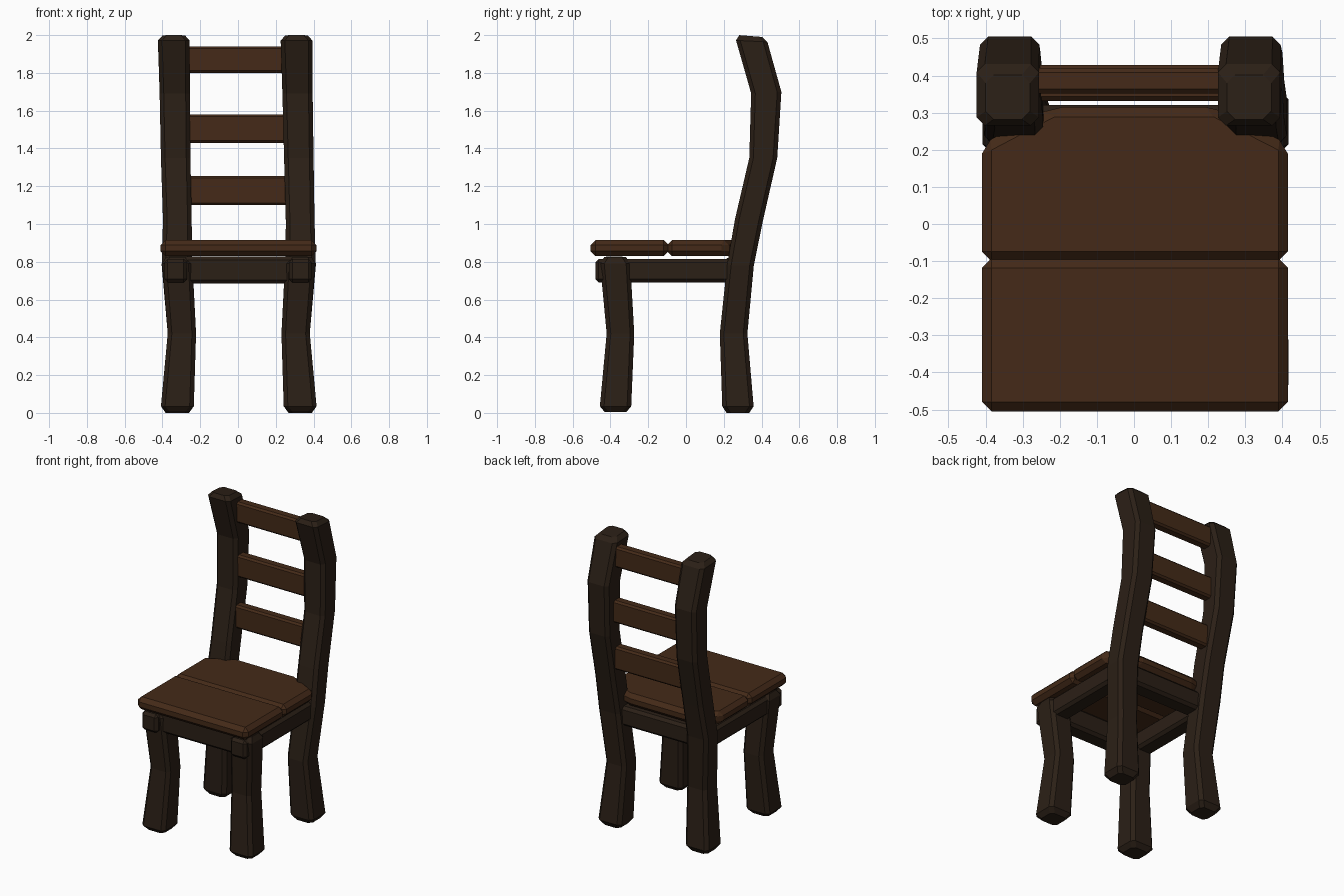
import bpy, bmesh

if "Cube" in bpy.data.objects:
    bpy.data.objects.remove(bpy.data.objects["Cube"])

def material(name, color):
    m = bpy.data.materials.new(name)
    m.diffuse_color = color
    m.use_nodes = True
    m.node_tree.nodes["Principled BSDF"].inputs["Base Color"].default_value = m.diffuse_color
    return m

DARK = material("dark_wood", (0.024, 0.014, 0.008, 1))
BROWN = material("brown_wood", (0.058, 0.023, 0.009, 1))

def finish(name, bm, mat):
    bmesh.ops.recalc_face_normals(bm, faces=bm.faces)
    me = bpy.data.meshes.new(name)
    bm.to_mesh(me)
    bm.free()
    me.materials.append(mat)
    ob = bpy.data.objects.new(name, me)
    bpy.context.collection.objects.link(ob)
    return ob

def slab(name, outline, z0, z1, mat, bevel):
    """Extruded outline with chamfered edges."""
    bm = bmesh.new()
    face = bm.faces.new([bm.verts.new((x, y, z0)) for x, y in outline])
    ext = bmesh.ops.extrude_face_region(bm, geom=[face])
    verts = [v for v in ext["geom"] if isinstance(v, bmesh.types.BMVert)]
    bmesh.ops.translate(bm, verts=verts, vec=(0, 0, z1 - z0))
    bmesh.ops.recalc_face_normals(bm, faces=bm.faces)
    bmesh.ops.bevel(bm, geom=bm.edges[:], offset=bevel, segments=1,
                    affect='EDGES', profile=0.5)
    return finish(name, bm, mat)

def beam(name, x0, x1, y0, y1, z0, z1, mat, bevel):
    return slab(name, [(x0, y0), (x1, y0), (x1, y1), (x0, y1)], z0, z1, mat, bevel)

def post(name, rings, mat, c=0.022):
    """Chamfered square section swept through (x, y, z, half_x, half_y, tilt)."""
    bm = bmesh.new()
    loops = []
    for x, y, z, a, b, tilt in rings:
        pts = [(a, c - b), (a, b - c), (a - c, b), (c - a, b),
               (-a, b - c), (-a, c - b), (c - a, -b), (a - c, -b)]
        loops.append([bm.verts.new((x + u, y + v, z + tilt * v)) for u, v in pts])
    for lo, hi in zip(loops, loops[1:]):
        for i in range(8):
            j = (i + 1) % 8
            bm.faces.new((lo[i], lo[j], hi[j], hi[i]))
    bm.faces.new(loops[0])
    bm.faces.new(loops[-1])
    return finish(name, bm, mat)

for s, side in ((-1, "left"), (1, "right")):
    d = 0.004  # hand-made asymmetry
    # front legs
    post("front_leg_" + side, [
        (s * 0.325 + d, -0.373, 0.005, 0.062, 0.058, 0),
        (s * 0.325 + d, -0.373, 0.035, 0.087, 0.083, 0),
        (s * 0.301 + d, -0.347, 0.42, 0.075, 0.073, 0),
        (s * 0.325 + d, -0.375, 0.79, 0.080, 0.080, 0),
        (s * 0.325 + d, -0.375, 0.825, 0.062, 0.058, 0)], DARK)
    # back legs continuing into back posts, both leaning slightly to -x
    post("back_post_" + side, [
        (s * 0.325 + d, 0.275, 0.0, 0.062, 0.060, 0),
        (s * 0.325 + d, 0.275, 0.035, 0.087, 0.083, 0),
        (s * 0.301 + d, 0.252, 0.42, 0.075, 0.073, 0),
        (s * 0.328 + d, 0.288, 0.78, 0.080, 0.071, 0),
        (s * 0.325 + d, 0.333, 1.02, 0.076, 0.074, -0.05),
        (s * 0.326 - 0.004, 0.409, 1.35, 0.078, 0.074, 0),
        (s * 0.325 - 0.010, 0.425, 1.695, 0.080, 0.080, 0.05),
        (s * 0.325 - 0.015, 0.348, 1.968, 0.084, 0.083, -0.05),
        (s * 0.325 - 0.015, 0.342, 1.995, 0.060, 0.060, -0.08)], DARK)
    # side rails poke out through the front legs
    xs = sorted((s * 0.27, s * 0.39))
    beam("side_rail_" + side, *xs, -0.48, 0.28, 0.69, 0.815, DARK, 0.018)

# front and back rails
beam("front_rail", -0.385, 0.385, -0.44, -0.32, 0.685, 0.828, DARK, 0.018)
beam("back_rail", -0.36, 0.36, 0.20, 0.32, 0.69, 0.82, DARK, 0.018)

# seat planks
beam("seat_front_plank", -0.41, 0.415, -0.505, -0.092, 0.83, 0.915, BROWN, 0.026)
slab("seat_back_plank", [(-0.41, -0.10), (0.415, -0.10), (0.415, 0.215),
                         (0.22, 0.315), (-0.22, 0.315), (-0.41, 0.215)],
     0.83, 0.915, BROWN, 0.026)

# backrest slats
for i, (y, z0, z1) in enumerate([(0.366, 1.10, 1.255), (0.395, 1.43, 1.58),
                                 (0.386, 1.80, 1.94)]):
    beam(f"back_slat_{i + 1}", -0.30, 0.30, y - 0.034, y + 0.034, z0, z1, BROWN, 0.012)
